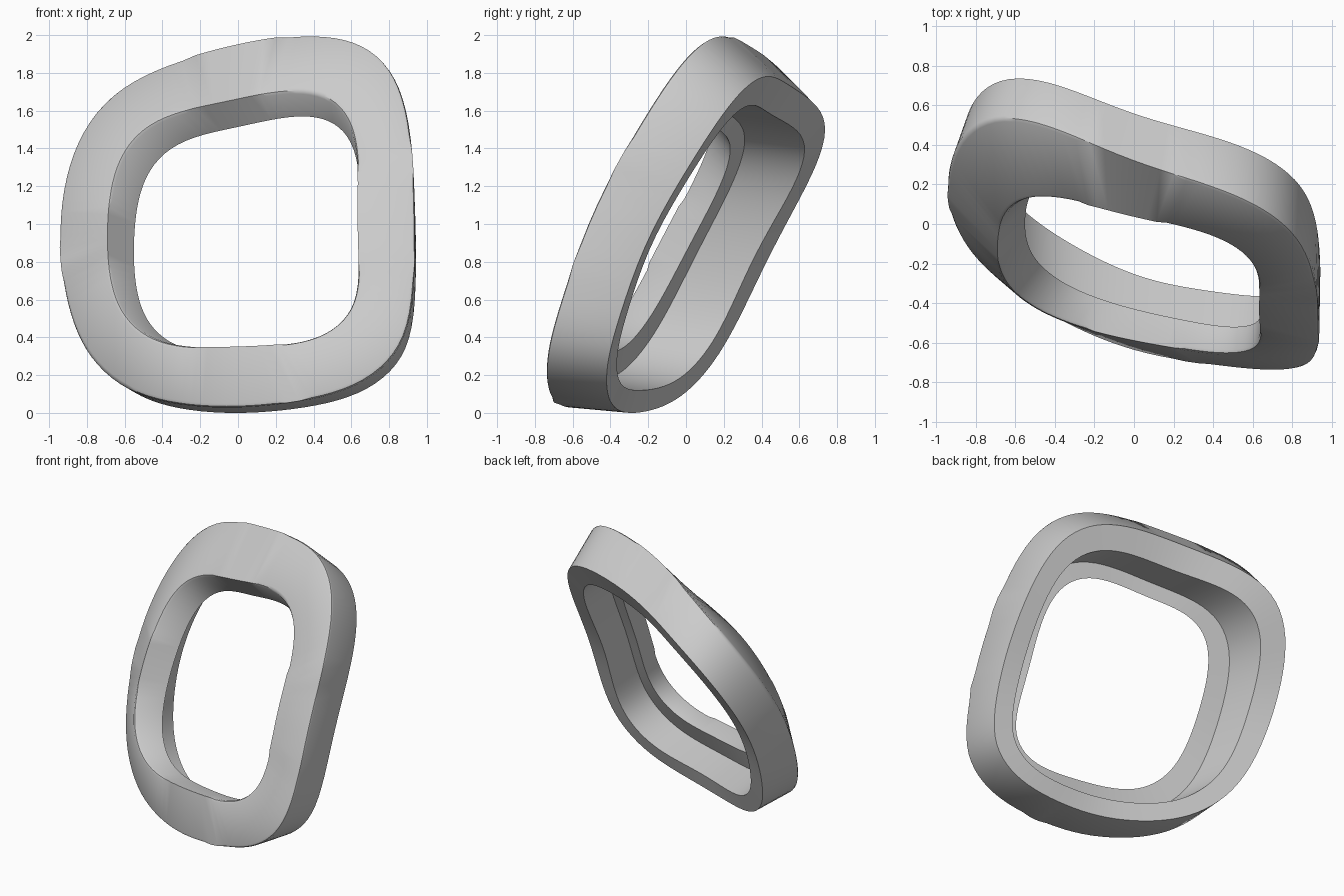
import bpy, bmesh, math
from mathutils import Vector

cube = bpy.data.objects.get("Cube")
if cube:
    bpy.data.objects.remove(cube)

# Lopsided rounded-square outline, in a unit box
OUTLINE = [(1, .11), (.96, .56), (.86, .83), (.66, .98), (.36, 1.01), (0, .96),
           (-.39, .85), (-.71, .69), (-.91, .43), (-1, .11), (-1, -.21),
           (-.94, -.5), (-.83, -.73), (-.62, -.91), (-.33, -.99), (0, -1.01),
           (.35, -.97), (.66, -.89), (.89, -.72), (.99, -.46)]
STEPS = 5


def smooth_outline(points):
    """Closed cubic B-spline, scaled back to the unit box."""
    pts = [Vector(p) for p in points]
    n = len(pts)
    result = []
    for i in range(n):
        a, b, c, d = (pts[(i + k - 1) % n] for k in range(4))
        for s in range(STEPS):
            t = s / STEPS
            u = 1 - t
            result.append((u ** 3 * a + (3 * t ** 3 - 6 * t * t + 4) * b
                           + (3 * u ** 3 - 6 * u * u + 4) * c + t ** 3 * d) / 6)
    wide = max(abs(p.x) for p in result)
    tall = max(abs(p.y) for p in result)
    return [Vector((p.x / wide, p.y / tall)) for p in result]


def make_loop(bm, outline, left, right, low, high, square, depth, slope, lean, bend, twist):
    """Outline fitted to a box, laid on a leaning plane with corners swept back."""
    verts = []
    for p in outline:
        diagonal = math.sin(2 * math.atan2(p.y, p.x))
        q = p * (1 + square * diagonal ** 2)
        x = (left + right) / 2 + q.x * (right - left) / 2
        z = (low + high) / 2 + q.y * (high - low) / 2
        y = depth + slope * x + lean * (z - 1) + bend * diagonal ** 2 - twist * diagonal
        verts.append(bm.verts.new((x, y, z)))
    return verts


# left, right, low, high, squareness, depth, sideways slope, lean, corner bend, twist
SECTIONS = [
    (-.945, .94, .03, 2, .01, -.155, -.39, .5, .05, .04),     # front outer edge
    (-.86, .945, 0, 1.78, .01, .2, -.38, .49, .05, .02),      # back rim outer edge
    (-.71, .81, .12, 1.62, .03, .18, -.38, .49, .05, .02),    # back rim inner edge
    (-.69, .77, .17, 1.65, .04, -.1, -.34, .48, .02, .02),    # recess floor outer edge
    (-.55, .645, .32, 1.555, .05, -.1, -.32, .48, .01, .02),  # opening, back edge
    (-.69, .635, .35, 1.69, .05, -.28, -.28, .48, .01, .02),  # opening, front edge
]

bm = bmesh.new()
outline = smooth_outline(OUTLINE)
loops = [make_loop(bm, outline, *s) for s in SECTIONS]
count = len(outline)
for k, loop in enumerate(loops):
    following = loops[(k + 1) % len(loops)]
    for i in range(count):
        j = (i + 1) % count
        bm.faces.new((loop[i], loop[j], following[j], following[i]))

# Soften the two front edges
front = []
for loop in (loops[0], loops[-1]):
    front += [bm.edges.get((loop[i], loop[(i + 1) % count])) for i in range(count)]
bmesh.ops.bevel(bm, geom=front, offset=.02, segments=2, profile=.5, affect='EDGES')
bmesh.ops.recalc_face_normals(bm, faces=bm.faces)

mesh = bpy.data.meshes.new("frame_ring")
bm.to_mesh(mesh)
bm.free()
ring = bpy.data.objects.new("frame_ring", mesh)
bpy.context.collection.objects.link(ring)

# Single plain grey
grey = bpy.data.materials.new("light_grey")
grey.use_nodes = True
colour = (.6, .6, .6, 1)
grey.diffuse_color = colour
grey.node_tree.nodes["Principled BSDF"].inputs["Base Color"].default_value = colour
mesh.materials.append(grey)

bpy.ops.object.select_all(action='DESELECT')
ring.select_set(True)
bpy.context.view_layer.objects.active = ring
bpy.ops.object.shade_smooth_by_angle(angle=math.radians(35))
